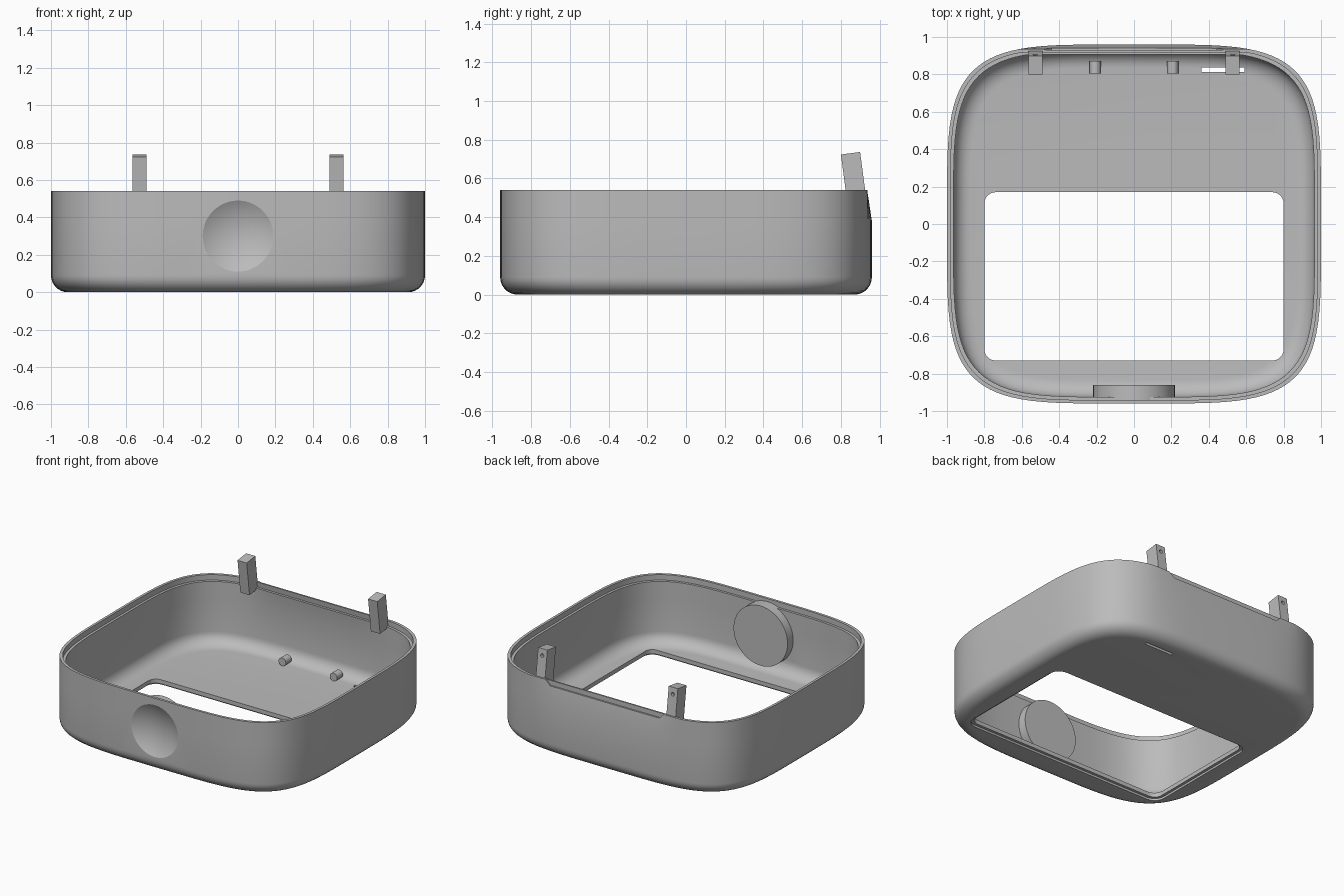
import bpy, bmesh
from math import sin, cos, pi, radians, copysign
from mathutils import Matrix, Vector

if "Cube" in bpy.data.objects:
    bpy.data.objects.remove(bpy.data.objects["Cube"])

grey = bpy.data.materials.new("mid grey")
grey.use_nodes = True
grey.diffuse_color = (0.5, 0.5, 0.5, 1)
grey.node_tree.nodes["Principled BSDF"].inputs["Base Color"].default_value = (0.5, 0.5, 0.5, 1)


def make(name, bm):
    """Turn a bmesh into a grey object."""
    bmesh.ops.recalc_face_normals(bm, faces=bm.faces)
    mesh = bpy.data.meshes.new(name)
    bm.to_mesh(mesh)
    bm.free()
    mesh.materials.append(grey)
    ob = bpy.data.objects.new(name, mesh)
    bpy.context.collection.objects.link(ob)
    return ob


def combine(ob, other, operation="DIFFERENCE"):
    """Apply a boolean and remove the helper."""
    mod = ob.modifiers.new("cut", "BOOLEAN")
    mod.object, mod.operation, mod.solver = other, operation, "EXACT"
    bpy.context.view_layer.update()
    deps = bpy.context.evaluated_depsgraph_get()
    mesh = bpy.data.meshes.new_from_object(ob.evaluated_get(deps))
    ob.modifiers.clear()
    ob.data = mesh
    bpy.data.objects.remove(other)


def smooth(ob, angle=25):
    bpy.ops.object.select_all(action="DESELECT")
    ob.select_set(True)
    bpy.context.view_layer.objects.active = ob
    bpy.ops.object.shade_smooth_by_angle(angle=radians(angle))


def prism(name, points, depth):
    """Extrude a closed 3D outline along a vector."""
    bm = bmesh.new()
    face = bm.faces.new([bm.verts.new(p) for p in points])
    new = bmesh.ops.extrude_face_region(bm, geom=[face])["geom"]
    verts = [v for v in new if isinstance(v, bmesh.types.BMVert)]
    bmesh.ops.translate(bm, verts=verts, vec=Vector(depth))
    return make(name, bm)


def box(name, centre, size, tilt=0):
    bm = bmesh.new()
    bmesh.ops.create_cube(bm, size=1, matrix=Matrix.Translation(centre)
                          @ Matrix.Rotation(tilt, 4, "X") @ Matrix.Diagonal((*size, 1)))
    return make(name, bm)


def rod(name, centre, radius, length, sides, tilt=0):
    """Cylinder lying along y."""
    bm = bmesh.new()
    bmesh.ops.create_cone(bm, cap_ends=True, segments=sides, radius1=radius, radius2=radius,
                          depth=length, matrix=Matrix.Translation(centre)
                          @ Matrix.Rotation(pi / 2 + tilt, 4, "X"))
    return make(name, bm)


def rounded_rect(x0, x1, y0, y1, r, z, steps=6):
    points = []
    for i, (x, y) in enumerate([(x1 - r, y1 - r), (x0 + r, y1 - r), (x0 + r, y0 + r), (x1 - r, y0 + r)]):
        for k in range(steps + 1):
            a = (i + k / steps) * pi / 2
            points.append((x + r * cos(a), y + r * sin(a), z))
    return points


# Shell: squircle rings lofted up the outside, over the stepped rim and down the inside
WIDTH, DEPTH, TOP, SLANT = 1.0, 0.96, 0.54, 0.38
FILLET, WALL, FLOOR = 0.09, 0.035, 0.045
POWER, COUNT, ARC = 4.5, 96, 7


def ring(bm, inset, z):
    verts = []
    for i in range(COUNT):
        c, s = cos(2 * pi * i / COUNT), sin(2 * pi * i / COUNT)
        x = copysign(abs(c) ** (2 / POWER), c) * (WIDTH - inset)
        y = copysign(abs(s) ** (2 / POWER), s) * (DEPTH - inset)
        # the upper back leans inwards
        lean = max(0, z - SLANT) * 0.15
        verts.append(bm.verts.new((x, min(y, DEPTH - lean - inset), z)))
    return verts


quarter = [k / ARC * pi / 2 for k in range(ARC + 1)]
profile = [(FILLET * (1 - sin(a)), FILLET * (1 - cos(a))) for a in quarter]
profile += [(0, SLANT), (0, TOP), (0.018, TOP), (0.018, 0.5), (WALL, 0.5), (WALL, SLANT)]
profile += [(WALL + FILLET * (1 - cos(a)), FLOOR + FILLET * (1 - sin(a))) for a in quarter]

bm = bmesh.new()
rings = [ring(bm, *p) for p in profile]
for low, high in zip(rings, rings[1:]):
    for i in range(COUNT):
        j = (i + 1) % COUNT
        bm.faces.new((low[i], low[j], high[j], high[i]))
bm.faces.new(rings[0])
bm.faces.new(rings[-1])
shell = make("case_shell", bm)

# Round boss behind the front wall, then the thumb dimple in front of it
combine(shell, rod("boss", (0, -0.9025, 0.3), 0.218, 0.085, 64), "UNION")
bm = bmesh.new()
RADIUS = 0.386
bmesh.ops.create_uvsphere(bm, u_segments=96, v_segments=64, radius=RADIUS,
                          matrix=Matrix.Translation((0, 0.05 - DEPTH - RADIUS, 0.3)))
combine(shell, make("dimple_cutter", bm))

# Floor window with a shallow rebate underneath, and the narrow slot
combine(shell, prism("window_cutter", rounded_rect(-0.8, 0.8, -0.73, 0.17, 0.06, -0.1), (0, 0, 0.3)))
combine(shell, prism("rebate_cutter", rounded_rect(-0.82, 0.82, -0.75, 0.19, 0.08, -0.1), (0, 0, 0.115)))
combine(shell, box("slot_cutter", (0.475, 0.825, 0), (0.23, 0.022, 0.3)))

# Shallow notch along the upper back rim
notch = [(-0.5, 0.929, 0.56), (-0.44, 0.929, 0.505), (0.44, 0.929, 0.505), (0.5, 0.929, 0.56)]
combine(shell, prism("notch_cutter", notch, (0, 0.2, 0)))
smooth(shell)

# Leaning hinge posts with blind pin holes, and small pegs on the floor
TILT = radians(7.5)
for side, sign in (("right", -1), ("left", 1)):
    post = box(side + "_hinge_post", (sign * 0.527, 0.866, 0.606), (0.074, 0.1, 0.25), TILT)
    combine(post, rod("pin_cutter", (sign * 0.527, 0.91, 0.69), 0.013, 0.06, 16, TILT))
    smooth(rod(side + "_floor_peg", (sign * 0.207, 0.838, 0.075), 0.03, 0.066, 12), 35)
